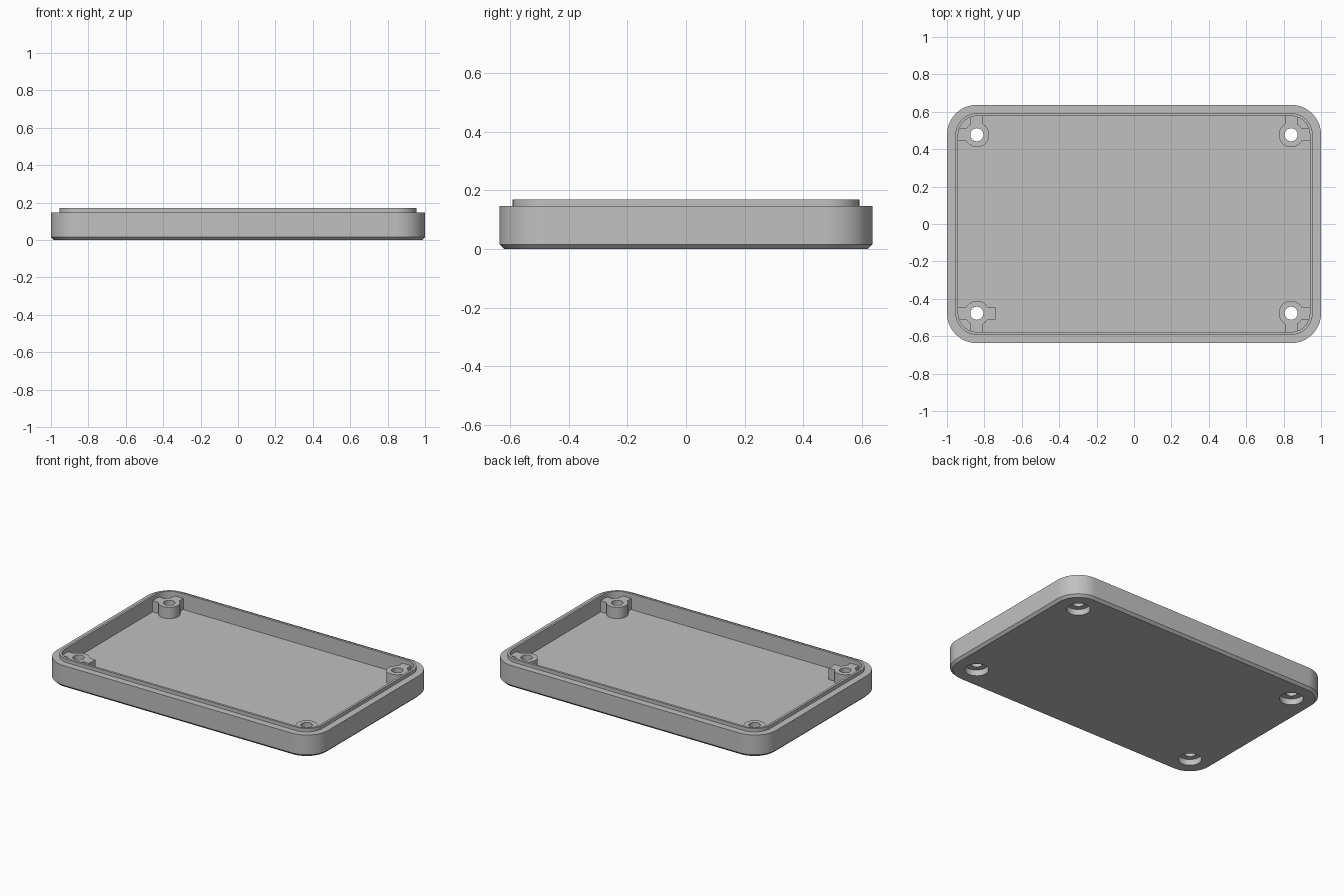
import bpy, bmesh
from math import sin, cos, pi, radians

cube = bpy.data.objects.get("Cube")
if cube:
    bpy.data.objects.remove(cube, do_unlink=True)

grey = bpy.data.materials.new("plain grey")
grey.use_nodes = True
colour = (0.53, 0.53, 0.53, 1)
grey.diffuse_color = colour
grey.node_tree.nodes["Principled BSDF"].inputs["Base Color"].default_value = colour

HALF_X, HALF_Y, RADIUS = 1.0, 0.637, 0.16
POST_X, POST_Y = HALF_X - RADIUS, HALF_Y - RADIUS
FLOOR, POST_TOP, RIM, LIP = 0.065, 0.14, 0.147, 0.17
RIB = 0.066


def make_object(name, bm):
    bmesh.ops.recalc_face_normals(bm, faces=bm.faces[:])
    mesh = bpy.data.meshes.new(name)
    bm.to_mesh(mesh)
    bm.free()
    mesh.materials.append(grey)
    obj = bpy.data.objects.new(name, mesh)
    bpy.context.collection.objects.link(obj)
    return obj


def loft(name, rings):
    """Skin a stack of closed rings and cap both ends."""
    bm = bmesh.new()
    loops = [[bm.verts.new(p) for p in ring] for ring in rings]
    n = len(loops[0])
    for a, b in zip(loops, loops[1:]):
        for i in range(n):
            j = (i + 1) % n
            bm.faces.new((a[i], a[j], b[j], b[i]))
    bm.faces.new(loops[0])
    bm.faces.new(loops[-1])
    return make_object(name, bm)


def rounded_ring(inset, z, steps=16):
    r = RADIUS - inset
    corners = ((1, 1), (-1, 1), (-1, -1), (1, -1))
    return [(sx * POST_X + r * cos((k + i / steps) * pi / 2),
             sy * POST_Y + r * sin((k + i / steps) * pi / 2), z)
            for k, (sx, sy) in enumerate(corners) for i in range(steps + 1)]


def circle(x, y, r, z, n=48):
    return [(x + r * cos(2 * pi * i / n), y + r * sin(2 * pi * i / n), z) for i in range(n)]


def box(name, x0, x1, y0, y1, z0, z1):
    return loft(name, [[(x0, y0, z), (x1, y0, z), (x1, y1, z), (x0, y1, z)] for z in (z0, z1)])


def combine(target, other, operation):
    mod = target.modifiers.new("bool", 'BOOLEAN')
    mod.operation, mod.object, mod.solver = operation, other, 'EXACT'
    bpy.ops.object.select_all(action='DESELECT')
    bpy.context.view_layer.objects.active = target
    target.select_set(True)
    bpy.ops.object.modifier_apply(modifier=mod.name)


# Tray: chamfered base, outer wall, stepped lip, cavity
tray = loft("tray", [rounded_ring(*p) for p in (
    (0.016, 0), (0, 0.016), (0, RIM), (0.045, RIM),
    (0.045, LIP), (0.06, LIP), (0.06, FLOOR))])
parts = [tray]

# Corner screw posts with ribs to the walls
for sx, side in ((-1, "left"), (1, "right")):
    for sy, end in ((-1, "front"), (1, "back")):
        x, y = sx * POST_X, sy * POST_Y
        h = RIB / 2
        base = FLOOR - 0.015
        post = loft(f"{end}_{'right' if sx < 0 else 'left'}_screw_post",
                    [circle(x, y, 0.066, z) for z in (base, POST_TOP)])
        xs = sorted((x + sx * 0.045, x + sx * 0.115))
        ys = sorted((y + sy * 0.045, y + sy * 0.115))
        ribs = [box("rib", *xs, y - h, y + h, base, POST_TOP),
                box("rib", x - h, x + h, *ys, base, POST_TOP)]
        # One post has an extra rib pointing inward
        if sx < 0 and sy < 0:
            ribs.append(box("rib", x + 0.045, x + 0.1, y - h, y + h, base, POST_TOP))
        # Stepped screw hole: wide recess below, narrow bore above
        cutter = loft("hole_cutter", [circle(x, y, r, z) for r, z in (
            (0.072, -0.05), (0.072, 0.04), (0.035, 0.04), (0.035, 0.25))])
        cutter.hide_render = True
        for rib in ribs:
            combine(post, rib, 'UNION')
        combine(post, cutter, 'DIFFERENCE')
        combine(tray, cutter, 'DIFFERENCE')
        for helper in ribs + [cutter]:
            bpy.data.objects.remove(helper, do_unlink=True)
        parts.append(post)

# Smooth curves, sharp edges
bpy.ops.object.select_all(action='DESELECT')
for obj in parts:
    obj.select_set(True)
bpy.context.view_layer.objects.active = tray
bpy.ops.object.shade_smooth_by_angle(angle=radians(30))
